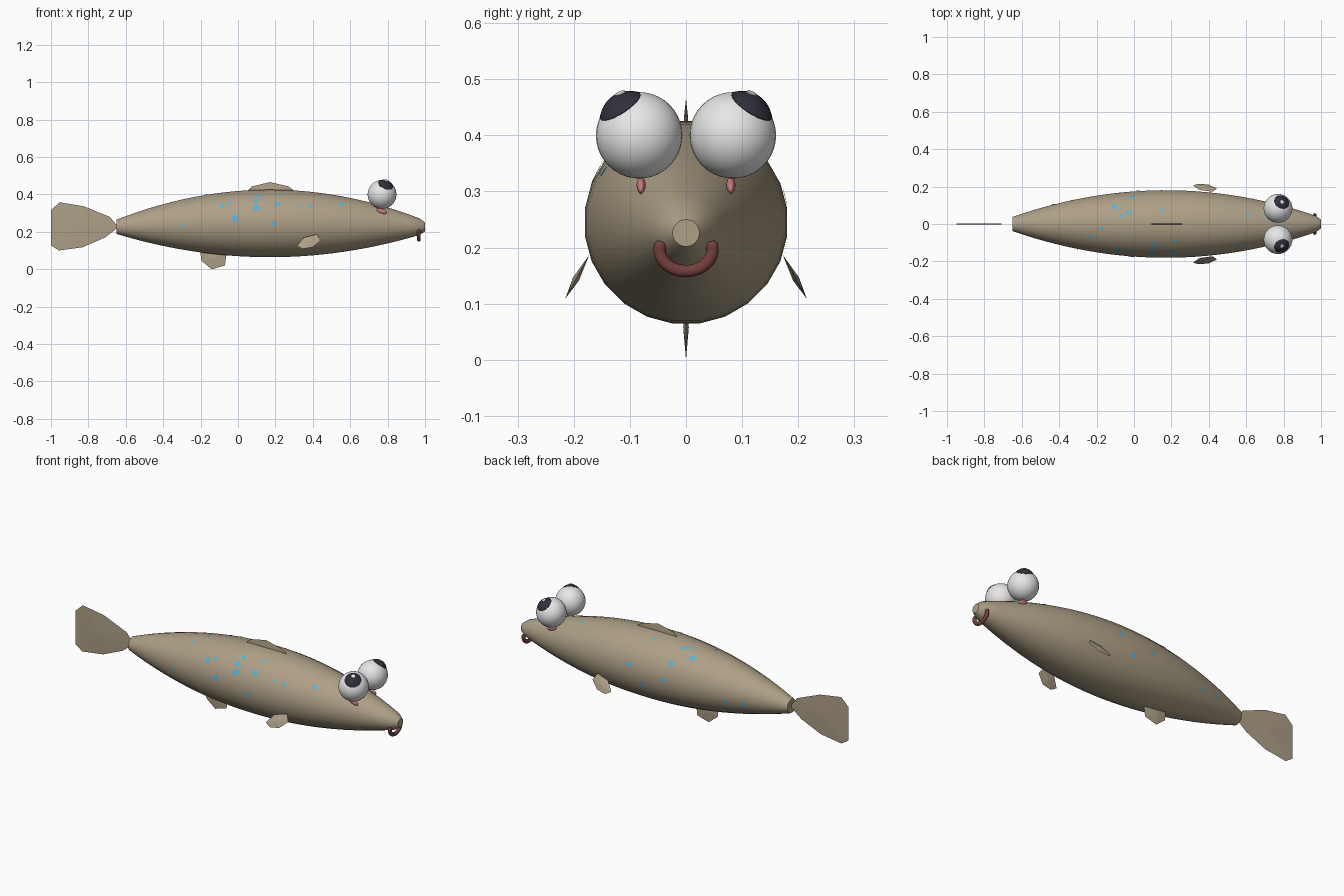
import bpy, bmesh, math, random
from mathutils import Vector, Matrix

if "Cube" in bpy.data.objects:
    bpy.data.objects.remove(bpy.data.objects["Cube"], do_unlink=True)
random.seed(4)


def material(name, rgb):
    m = bpy.data.materials.new(name)
    m.use_nodes = True
    m.diffuse_color = (*rgb, 1)
    bsdf = m.node_tree.nodes["Principled BSDF"]
    bsdf.inputs["Base Color"].default_value = (*rgb, 1)
    bsdf.inputs["Roughness"].default_value = 0.7
    return m


TAN = material("tan_skin", (0.42, 0.35, 0.24))
BLUE = material("blue_spots", (0.08, 0.46, 0.70))
WHITE = material("eye_white", (0.85, 0.85, 0.85))
DARK = material("pupil_dark", (0.028, 0.029, 0.042))
PINK = material("pink_flesh", (0.58, 0.20, 0.21))
LIP = material("lip_red", (0.17, 0.05, 0.045))


def finish(name, bm, mat, smooth=True):
    bmesh.ops.recalc_face_normals(bm, faces=bm.faces)
    me = bpy.data.meshes.new(name)
    bm.to_mesh(me)
    bm.free()
    ob = bpy.data.objects.new(name, me)
    bpy.context.collection.objects.link(ob)
    me.materials.append(mat)
    if smooth:
        bpy.ops.object.select_all(action="DESELECT")
        ob.select_set(True)
        bpy.context.view_layer.objects.active = ob
        bpy.ops.object.shade_smooth_by_angle(angle=math.radians(40))
    return ob


def loft(name, rings, mat, n=24, matrix=None):
    """Join circles (x, centre z, radius) along x and cap both ends."""
    bm = bmesh.new()
    loops = []
    for x, cz, r in rings:
        angles = [2 * math.pi * (i + 0.5) / n for i in range(n)]
        loops.append([bm.verts.new((x, r * math.cos(a), cz + r * math.sin(a))) for a in angles])
    for a, b in zip(loops, loops[1:]):
        for i in range(n):
            bm.faces.new((a[i], a[(i + 1) % n], b[(i + 1) % n], b[i]))
    bm.faces.new(loops[0])
    bm.faces.new(loops[-1])
    if matrix:
        bm.transform(matrix)
    return finish(name, bm, mat)


def ellipsoid(name, loc, scale, mat, rot=0):
    bm = bmesh.new()
    m = Matrix.Translation(loc) @ Matrix.Rotation(rot, 4, "Y") @ Matrix.Diagonal((*scale, 1))
    bmesh.ops.create_uvsphere(bm, u_segments=32, v_segments=20, radius=1, matrix=m)
    return finish(name, bm, mat)


def fin(name, pts, normal, thick, mat=TAN):
    """Thin lens-shaped plate with an angular outline."""
    bm = bmesh.new()
    rim = [bm.verts.new(p) for p in pts]
    mid = sum((Vector(p) for p in pts), Vector()) / len(pts)
    for s in (1, -1):
        c = bm.verts.new(mid + Vector(normal).normalized() * thick * s)
        for i in range(len(rim)):
            bm.faces.new((rim[i], rim[(i + 1) % len(rim)], c))
    return finish(name, bm, mat, smooth=False)


# Body: spindle with a slightly bowed centre line and a blunt nose
def body_r(x):
    return 0.182 - 0.214 * (x - 0.17) ** 2


def body_z(x):
    return 0.245 - 0.018 * ((x - 0.17) / 0.82) ** 2


xs = [-0.65 + 1.62 * i / 28 for i in range(29)]
rings = [(x, body_z(x), body_r(x)) for x in xs] + [(1.0, 0.226, 0.024)]
loft("body", rings, TAN)

# Tail, dorsal and belly fins
tail = [(-0.64, 0.225), (-0.685, 0.28), (-0.825, 0.337), (-0.955, 0.358), (-1, 0.315),
        (-1, 0.128), (-0.957, 0.10), (-0.83, 0.118), (-0.71, 0.17)]
dorsal = [(0.04, 0.41), (0.075, 0.443), (0.17, 0.466), (0.27, 0.443), (0.315, 0.41), (0.17, 0.40)]
belly = [(-0.20, 0.11), (-0.20, 0.08), (-0.195, 0.045), (-0.14, 0.0), (-0.07, 0.02), (-0.06, 0.09)]
for name, outline, t in (("tail_fin", tail, 0.004), ("dorsal_fin", dorsal, 0.004),
                         ("belly_fin", belly, 0.005)):
    fin(name, [(x, 0, z) for x, z in outline], (0, 1, 0), t)

# Side fins, eyes and tear ducts on both sides
pectoral = [(0.315, 0.125), (0.352, 0.17), (0.422, 0.187), (0.443, 0.155), (0.40, 0.118), (0.347, 0.109)]
for s, side in ((1, "left"), (-1, "right")):
    fin(side + "_side_fin", [(x, s * (0.174 + 0.55 * (0.184 - z)), z) for x, z in pectoral],
        (0, s, 0.55), 0.006)
    eye = Vector((0.77, s * 0.0835, 0.40))
    ellipsoid(side + "_eye", eye, (0.077,) * 3, WHITE)
    # Domed pupil aimed up, outward and forward
    aim = Vector((0.30, s * 0.52, 0.80))
    place = Matrix.Translation(eye) @ aim.to_track_quat("X", "Z").to_matrix().to_4x4()
    dome = [(0.060, 0, 0.040)]
    for a in (33, 30, 25, 20, 15, 10, 5, 1):
        rad = 0.078 + 0.008 * math.cos(math.radians(a * 90 / 33))
        dome.append((rad * math.cos(math.radians(a)), 0, rad * math.sin(math.radians(a))))
    loft(side + "_pupil", dome, DARK, matrix=place)
    # Small highlight on the pupil
    glint = Vector((0.25, s * 0.40, 0.88))
    place = Matrix.Translation(eye) @ glint.to_track_quat("X", "Z").to_matrix().to_4x4()
    loft(side + "_glint", [(0.080, 0, 0.010), (0.0862, 0, 0.010), (0.0870, 0, 0.004)],
         WHITE, n=10, matrix=place)
    ellipsoid(side + "_tear_duct", (0.768, s * 0.080, 0.311), (0.028, 0.008, 0.013), PINK, 0.35)

# Mouth: open ring of lip curling under the nose
bm = bmesh.new()
loops, steps, n = [], 28, 12
for i in range(steps + 1):
    a = math.radians(157 + 226 * i / steps)
    c = Vector((0.967, 0.047 * math.cos(a), 0.196 + 0.038 * math.sin(a)))
    out = Vector((0, math.cos(a), math.sin(a)))
    r = 0.011 if 0 < i < steps else 0.007
    loops.append([bm.verts.new(c + out * r * math.cos(t) + Vector((0.85 * r * math.sin(t), 0, 0)))
                  for t in (2 * math.pi * k / n for k in range(n))])
for a, b in zip(loops, loops[1:]):
    for k in range(n):
        bm.faces.new((a[k], a[(k + 1) % n], b[(k + 1) % n], b[k]))
bm.faces.new(loops[0])
bm.faces.new(loops[-1])
finish("lips", bm, LIP)

# Spots: small irregular patches hugging the skin, given as (x, height, size)
right_spots = [(-0.09, 0.34, 0.017), (-0.045, 0.355, 0.011), (-0.015, 0.27, 0.018), (-0.3, 0.23, 0.009),
               (0.1, 0.33, 0.020), (0.095, 0.365, 0.015), (0.11, 0.392, 0.015), (0.21, 0.348, 0.017),
               (0.23, 0.40, 0.011), (0.19, 0.245, 0.014), (0.33, 0.335, 0.009), (0.385, 0.335, 0.011),
               (0.55, 0.345, 0.013), (-0.17, 0.404, 0.011), (-0.23, 0.372, 0.011)]
left_spots = [(0.23, 0.29, 0.018), (-0.01, 0.345, 0.016), (-0.105, 0.382, 0.018), (0.15, 0.412, 0.011),
              (0.02, 0.26, 0.014), (0.15, 0.20, 0.015), (-0.33, 0.21, 0.011), (-0.43, 0.22, 0.011),
              (-0.03, 0.405, 0.014), (-0.07, 0.408, 0.011), (0.61, 0.372, 0.011)]
bm = bmesh.new()
for s, spots in ((-1, right_spots), (1, left_spots)):
    for x0, z0, size in spots:
        lift = max(-1, min(0.99, (z0 - body_z(x0)) / body_r(x0)))
        a0 = math.asin(lift)

        def on_skin(dx, dv):
            x = x0 + dx
            a, r = a0 + dv / body_r(x0), body_r(x) + 0.0012
            return bm.verts.new((x, s * r * math.cos(a), body_z(x) + r * math.sin(a)))

        centre, rim = on_skin(0, 0), []
        for k in range(7):
            r, t = size * random.uniform(0.75, 1.15), 2 * math.pi * k / 7
            rim.append(on_skin(r * math.cos(t), r * math.sin(t)))
        for k in range(7):
            f = bm.faces.new((centre, rim[k], rim[(k + 1) % 7]))
            f.normal_update()
            if f.normal.y * s * math.cos(a0) + f.normal.z * math.sin(a0) < 0:
                f.normal_flip()
finish("blue_spots", bm, BLUE)
